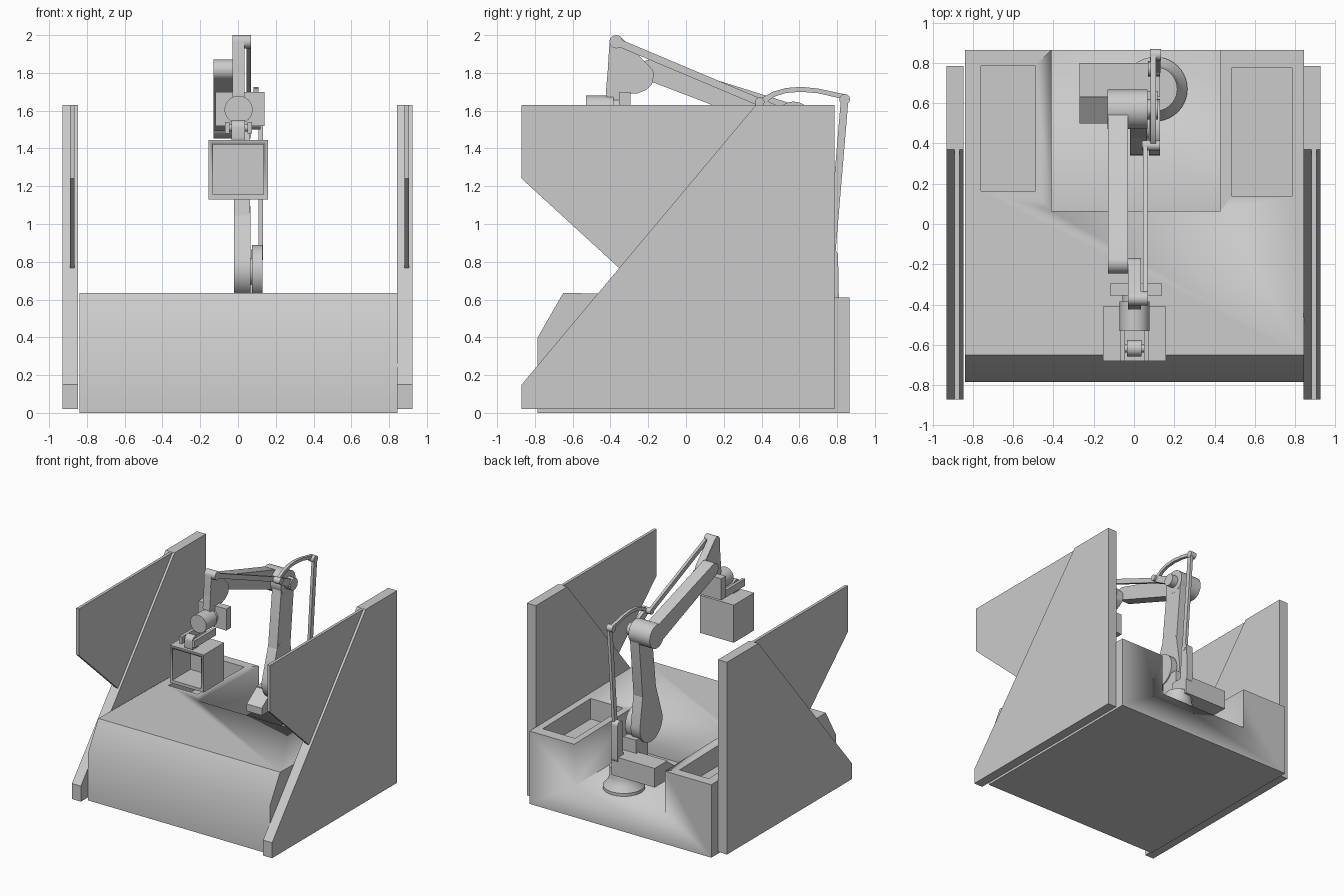
import bpy, bmesh, math
from mathutils import Vector
from mathutils.geometry import convex_hull_2d

if "Cube" in bpy.data.objects:
    bpy.data.objects.remove(bpy.data.objects["Cube"])


def finish(name, bm):
    bmesh.ops.recalc_face_normals(bm, faces=bm.faces)
    me = bpy.data.meshes.new(name)
    bm.to_mesh(me)
    bm.free()
    ob = bpy.data.objects.new(name, me)
    bpy.context.collection.objects.link(ob)
    bpy.ops.object.select_all(action='DESELECT')
    ob.select_set(True)
    bpy.context.view_layer.objects.active = ob
    bpy.ops.object.shade_smooth_by_angle(angle=math.radians(30))
    return ob


def prism(name, pts, x0, x1):
    """Extrude a (y, z) outline from x0 to x1."""
    bm = bmesh.new()
    f = bm.faces.new([bm.verts.new((x0, y, z)) for y, z in pts])
    ext = bmesh.ops.extrude_face_region(bm, geom=[f])['geom']
    bmesh.ops.translate(bm, vec=(x1 - x0, 0, 0),
                        verts=[v for v in ext if isinstance(v, bmesh.types.BMVert)])
    return finish(name, bm)


def box(name, x, y, z):
    return prism(name, [(y[0], z[0]), (y[1], z[0]), (y[1], z[1]), (y[0], z[1])], *x)


def link(name, circles, x0, x1, n=32):
    """Rounded bar: hull of (y, z, radius) circles, extruded in x."""
    pts = [Vector((y + r * math.cos(2 * math.pi * i / n), z + r * math.sin(2 * math.pi * i / n)))
           for y, z, r in circles for i in range(n)]
    return prism(name, [pts[i] for i in convex_hull_2d(pts)], x0, x1)


def lathe(name, profile, centre, axis='Z', n=40):
    """Revolve (radius, height) pairs about the z or y axis."""
    bm = bmesh.new()
    rings = []
    for r, h in profile:
        ring = []
        for i in range(n):
            a = 2 * math.pi * i / n
            u, v = r * math.cos(a), r * math.sin(a)
            p = (u, v, h) if axis == 'Z' else (u, h, v)
            ring.append(bm.verts.new(Vector(centre) + Vector(p)))
        rings.append(ring)
    for a, b in zip(rings, rings[1:]):
        for i in range(n):
            bm.faces.new((a[i], a[(i + 1) % n], b[(i + 1) % n], b[i]))
    bm.faces.new(rings[0])
    bm.faces.new(rings[-1])
    return finish(name, bm)


def cut(ob, *box_args):
    cutter = box("cutter", *box_args)
    mod = ob.modifiers.new("cut", 'BOOLEAN')
    mod.operation, mod.solver, mod.object = 'DIFFERENCE', 'EXACT', cutter
    bpy.context.view_layer.objects.active = ob
    bpy.ops.object.modifier_apply(modifier=mod.name)
    bpy.data.objects.remove(cutter)


# Cell base with robot bay and two storage bins
base = prism("cell_base", [(-0.785, 0), (0.865, 0), (0.865, 0.61), (-0.65, 0.635), (-0.785, 0.4)],
             -0.84, 0.845)
cut(base, (-0.41, 0.43), (0.065, 1.0), (0.26, 0.9))
cut(base, (-0.76, -0.49), (0.165, 0.785), (0.45, 0.9))
cut(base, (0.485, 0.785), (0.14, 0.775), (0.45, 0.9))

# Side walls with a thin window plate each
for side, wx, px in (("left", (-0.93, -0.847), (-0.89, -0.866)), ("right", (0.842, 0.925), (0.881, 0.905))):
    prism(side + "_wall", [(-0.87, 0.02), (0.785, 0.02), (0.785, 1.63), (0.37, 1.63), (-0.87, 0.15)], *wx)
    prism(side + "_window_plate", [(-0.87, 1.629), (-0.87, 1.24), (-0.33, 0.745), (-0.2, 0.93), (0.38, 1.629)], *px)

# Robot pedestal and turret
lathe("pedestal", [(0.16, 0.25), (0.16, 0.285), (0.125, 0.33), (0.11, 0.37), (0.11, 0.45)], (0.105, 0.67, 0))
box("turret", (-0.27, 0.13), (0.63, 0.8), (0.41, 0.57))
prism("turret_motor_housing", [(0.5, 0.41), (0.64, 0.41), (0.64, 0.569), (0.5, 0.47)], -0.27, -0.13)
box("turret_shoulder_mount", (0.0, 0.12), (0.5, 0.66), (0.42, 0.68))

# Lower arm and shoulder
link("lower_arm_flare", [(0.49, 0.76, 0.15), (0.51, 1.0, 0.095)], -0.02, 0.065)
link("lower_arm", [(0.5, 0.9, 0.09), (0.57, 1.55, 0.085)], -0.02, 0.064)
link("shoulder_drive", [(0.48, 0.75, 0.14)], 0.075, 0.13)
link("shoulder_axle", [(0.49, 0.75, 0.07)], -0.01, 0.12)

# Upper arm and elbow
link("upper_arm", [(-0.19, 1.815, 0.055), (0.57, 1.55, 0.08)], -0.13, -0.03)
link("elbow_joint", [(0.57, 1.55, 0.098)], -0.131, 0.066)
link("elbow_axle", [(0.57, 1.55, 0.05)], 0.06, 0.12)

# Parallel linkage: crank bracket, rear rod, curved link, top rod
link("crank_bracket", [(0.77, 0.83, 0.035), (0.77, 0.56, 0.04)], 0.07, 0.13)
link("rear_rod", [(0.77, 0.83, 0.02), (0.84, 1.66, 0.02)], 0.108, 0.132)
link("rear_rod_end", [(0.84, 1.66, 0.028)], 0.08, 0.134)
outer = [(0.37, 1.635), (0.40, 1.667), (0.46, 1.7), (0.53, 1.72), (0.61, 1.726), (0.7, 1.717), (0.84, 1.687)]
inner = [(0.84, 1.66), (0.7, 1.692), (0.61, 1.7), (0.53, 1.694), (0.47, 1.675), (0.43, 1.648), (0.41, 1.625)]
prism("curved_link", outer + inner, 0.082, 0.108)
link("elbow_lever", [(0.39, 1.642, 0.025), (0.57, 1.55, 0.035)], 0.08, 0.11)
link("top_rod", [(-0.37, 1.965, 0.02), (0.39, 1.645, 0.02)], 0.045, 0.068)
link("top_rod_pin", [(0.39, 1.645, 0.025)], 0.04, 0.13)
link("wrist_pin", [(-0.37, 1.965, 0.035)], -0.03, 0.07)

# Wrist head plate
link("wrist_head_top", [(-0.37, 1.965, 0.035), (-0.22, 1.79, 0.05), (-0.4, 1.72, 0.02)], -0.029, 0.034)
prism("wrist_head_plate", [(-0.425, 1.69), (-0.26, 1.69), (-0.21, 1.71), (-0.18, 1.74),
                           (-0.17, 1.79), (-0.345, 1.985), (-0.40, 1.97)], -0.03, 0.035)

# Wrist motor bar, wrist barrel and tool fork
box("wrist_motor_bar", (-0.12, 0.14), (-0.355, -0.295), (1.52, 1.7))
box("wrist_neck", (-0.03, 0.035), (-0.42, -0.3), (1.58, 1.692))
lathe("wrist_barrel", [(0.074, -0.53), (0.074, -0.385)], (0.003, 0, 1.605), 'Y')
lathe("wrist_barrel_rear", [(0.06, -0.39), (0.06, -0.34)], (0.003, 0, 1.605), 'Y')
for x in (-0.07, 0.05):
    box("tool_fork", (x, x + 0.025), (-0.68, -0.4), (1.48, 1.54))
link("tool_bracket", [(-0.617, 1.51, 0.04), (-0.617, 1.46, 0.04)], -0.035, 0.038)
link("tool_axle", [(-0.617, 1.51, 0.02)], -0.07, 0.075)

# Open-fronted tool box
tool = box("tool_box", (-0.155, 0.158), (-0.68, -0.41), (1.13, 1.445))
cut(tool, (-0.132, 0.135), (-0.8, -0.44), (1.155, 1.42))
